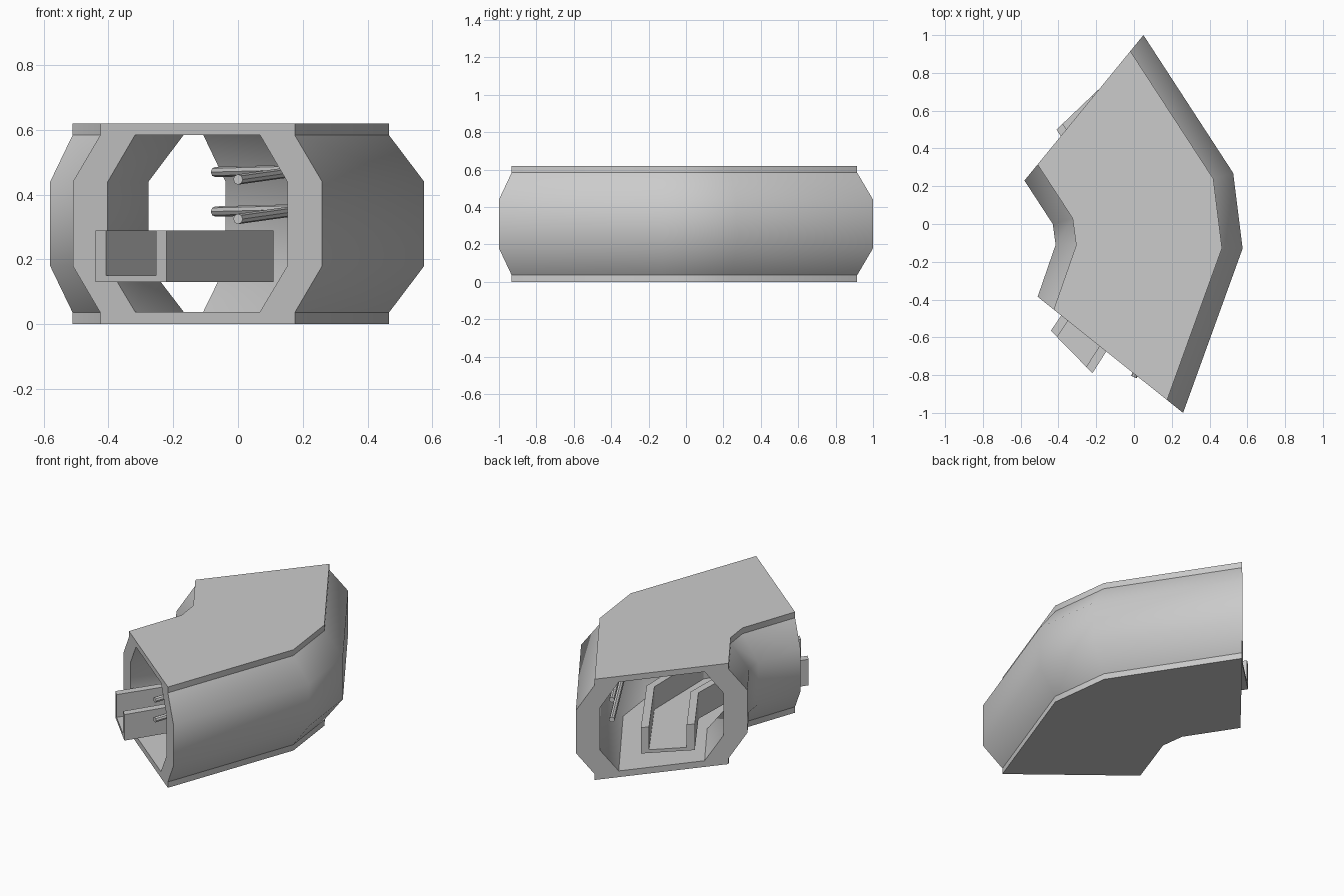
import bpy, bmesh
from mathutils import Vector

if "Cube" in bpy.data.objects:
    bpy.data.objects.remove(bpy.data.objects["Cube"])


def loft(name, stations, profiles, smooth=False, sharp_z=()):
    """Sweep closed (t, z) profiles through left/right plan stations, then cap both ends."""
    bm = bmesh.new()
    ends = [[], []]
    for prof in profiles:
        rings = []
        for l, r in stations:
            l, r = Vector(l), Vector(r)
            rings.append([bm.verts.new((*l.lerp(r, t), z)) for t, z in prof])
        n = len(prof)
        for a, b in zip(rings, rings[1:]):
            for i in range(n):
                j = (i + 1) % n
                bm.faces.new((a[i], a[j], b[j], b[i]))
        for k, ring in enumerate((rings[0], rings[-1])):
            ends[k] += [bm.edges.get((ring[i], ring[(i + 1) % n])) for i in range(n)]
    for edges in ends:
        bmesh.ops.triangle_fill(bm, use_beauty=True, edges=edges)
    bmesh.ops.recalc_face_normals(bm, faces=bm.faces)
    for f in bm.faces:
        f.smooth = smooth
    for e in bm.edges:
        on_line = any(all(abs(v.co.z - z) < 1e-4 for v in e.verts) for z in sharp_z)
        e.smooth = not (on_line or e.calc_face_angle(0) > 0.8)
    me = bpy.data.meshes.new(name)
    bm.to_mesh(me)
    bm.free()
    ob = bpy.data.objects.new(name, me)
    bpy.context.collection.objects.link(ob)
    return ob


def mirrored(half):
    """Complete a left half profile across the middle t = 0.5."""
    return half + [(1 - t, z) for t, z in reversed(half)]


# bent corridor shell: outer and inner profiles, t runs left to right
H, LIP = 0.62, 0.036
outer = mirrored([(0.11, 0), (0.11, LIP), (0, 0.18), (0, 0.44), (0.11, H - LIP), (0.11, H)])
inner = mirrored([(0.25, LIP + .002), (0.14, 0.18), (0.14, 0.44), (0.25, H - LIP + .001)])
shell_path = [((-0.51, -0.385), (0.26, -1.0)),
              ((-0.415, -0.11), (0.575, -0.13)),
              ((-0.43, 0.0), (0.525, 0.27)),
              ((-0.58, 0.23), (0.05, 1.0))]
loft("corridor_shell", shell_path, [outer, inner], True, (LIP, H - LIP))

# open U-shaped tray running through the corridor
tray = mirrored([(0, 0.13), (0, 0.29), (0.15, 0.29), (0.15, 0.15)])
tray_path = [((-0.44, -0.565), (-0.22, -0.79)),
             ((-0.20, -0.21), (0.11, -0.27)),
             ((-0.19, 0.15), (0.10, 0.24)),
             ((-0.41, 0.50), (-0.19, 0.71))]
# order the closed U: outside bottom, left wall, inside bottom, right wall
loft("cable_tray", tray_path, [tray])

# two pipes along the right wall
pipe_path = [(0.0, -0.81, 0.325), (0.25, -0.25, 0.36), (0.27, 0.2, 0.357), (-0.07, 0.82, 0.348)]
for name, dz in (("lower_pipe", 0), ("upper_pipe", 0.122)):
    cu = bpy.data.curves.new(name, 'CURVE')
    cu.dimensions = '3D'
    cu.bevel_depth = 0.016
    cu.bevel_resolution = 2
    cu.use_fill_caps = True
    sp = cu.splines.new('POLY')
    sp.points.add(len(pipe_path) - 1)
    for p, (x, y, z) in zip(sp.points, pipe_path):
        p.co = (x, y, z + dz, 1)
    sp.use_smooth = False
    bpy.context.collection.objects.link(bpy.data.objects.new(name, cu))
